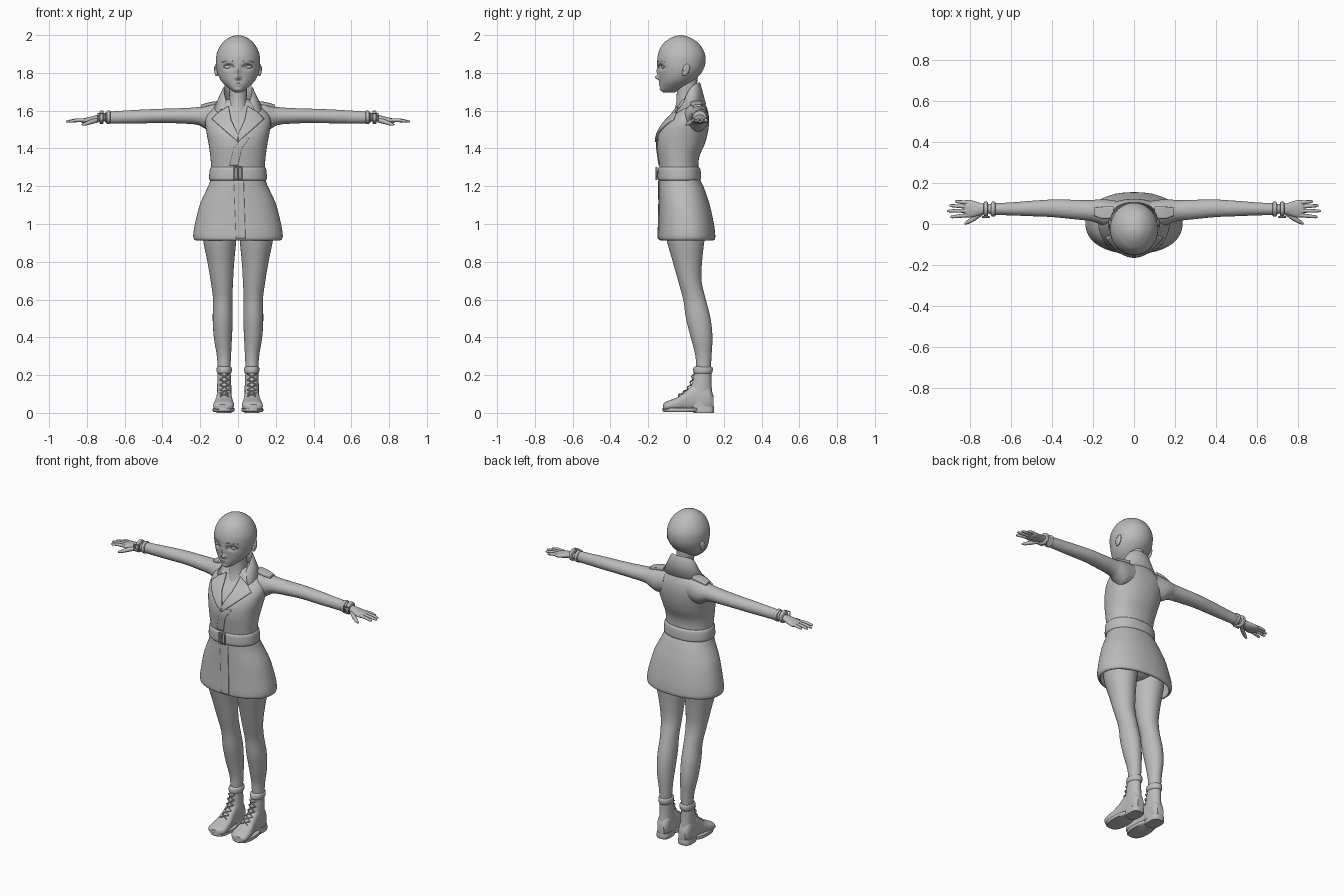
import bpy, bmesh, math
from mathutils import Vector
from mathutils.bvhtree import BVHTree

if "Cube" in bpy.data.objects:
    bpy.data.objects.remove(bpy.data.objects["Cube"])

grey = bpy.data.materials.new("plain_grey")
grey.use_nodes = True
grey.diffuse_color = (0.5, 0.5, 0.5, 1)
grey.node_tree.nodes["Principled BSDF"].inputs["Base Color"].default_value = (0.5, 0.5, 0.5, 1)
parts = []


def add(name, data, mirror=False, thick=0.0):
    ob = bpy.data.objects.new(name, data)
    bpy.context.collection.objects.link(ob)
    data.materials.append(grey)
    if thick:
        m = ob.modifiers.new("Thickness", 'SOLIDIFY')
        m.thickness = thick
    if mirror:
        ob.modifiers.new("Mirror", 'MIRROR').use_clip = False
    if ob.type == 'MESH':
        parts.append(ob)
    return ob


def grid_mesh(name, rows, closed, caps=()):
    """Skin a list of vertex rows with quads."""
    bm = bmesh.new()
    vs = [[bm.verts.new(p) for p in r] for r in rows]
    n = len(rows[0])
    for a, b in zip(vs, vs[1:]):
        for k in range(n if closed else n - 1):
            j = (k + 1) % n
            bm.faces.new((a[k], a[j], b[j], b[k]))
    for c in caps:
        bm.faces.new(vs[c])
    bmesh.ops.recalc_face_normals(bm, faces=bm.faces)
    me = bpy.data.meshes.new(name)
    bm.to_mesh(me)
    bm.free()
    return me


def smooth_rows(rows, sub):
    """Hermite interpolation of stations by their first value."""
    out, last = [], len(rows) - 1

    def slope(i, k):
        a, b = rows[max(i - 1, 0)], rows[min(i + 1, last)]
        return (b[k] - a[k]) / (b[0] - a[0])
    for i in range(last):
        p, q = rows[i], rows[i + 1]
        h = q[0] - p[0]
        for s in range(sub):
            t = s / sub
            f = t * t * (3 - 2 * t)
            g, e = t * (1 - t) ** 2 * h, t * t * (t - 1) * h
            out.append([p[0] + h * t] + [p[k] + (q[k] - p[k]) * f + g * slope(i, k) + e * slope(i + 1, k)
                                         for k in range(1, 5)])
    return out + [list(rows[-1])]


def loft(name, rows, axis='z', n=40, sub=4, power=2.0, caps=(0, -1), mirror=False, thick=0.0):
    """Stations are (position, u min, u max, v min, v max); 4 values mean symmetric in u."""
    rows = [r if len(r) == 5 else (r[0], -r[1], r[1], r[2], r[3]) for r in rows]
    rings = []
    for t, u0, u1, v0, v1 in smooth_rows(rows, sub):
        ring = []
        for k in range(n):
            a = math.tau * k / n
            c, s = math.cos(a), math.sin(a)
            u = (u0 + u1) / 2 + (u1 - u0) / 2 * math.copysign(abs(c) ** (2 / power), c)
            v = (v0 + v1) / 2 + (v1 - v0) / 2 * math.copysign(abs(s) ** (2 / power), s)
            ring.append({'z': (u, v, t), 'x': (t, u, v), 'y': (u, t, v)}[axis])
        rings.append(ring)
    return add(name, grid_mesh(name, rings, True, caps), mirror, thick)


def tube(name, pts, r, mirror=False, cyclic=False, tips=None):
    cu = bpy.data.curves.new(name, 'CURVE')
    cu.dimensions, cu.bevel_depth, cu.bevel_resolution, cu.use_fill_caps = '3D', r, 3, True
    sp = cu.splines.new('POLY')
    sp.points.add(len(pts) - 1)
    sp.use_cyclic_u = cyclic
    for i, p in enumerate(pts):
        sp.points[i].co = (*p, 1)
        sp.points[i].radius = tips[i] if tips else 1
    return add(name, cu, mirror)


def ball(name, loc, size, mirror=False, tilt=0.0):
    me = bpy.data.meshes.new(name)
    bm = bmesh.new()
    bmesh.ops.create_uvsphere(bm, u_segments=24, v_segments=14, radius=1)
    for v in bm.verts:
        v.co = Vector(v.co[i] * size[i] for i in range(3))
        y, z = v.co.y, v.co.z
        v.co.y, v.co.z = y + z * tilt, z
        v.co += Vector(loc)
    bm.to_mesh(me)
    bm.free()
    return add(name, me, mirror)


def surface(ob):
    me = ob.data
    tree = BVHTree.FromPolygons([v.co for v in me.vertices], [p.vertices for p in me.polygons])

    def front(x, z, lift=0.0):
        hit = tree.ray_cast(Vector((x, -1, z)), Vector((0, 1, 0)))[0]
        return Vector((x, (hit.y if hit else 0) - lift, z))
    return front


def along(pts, t):
    f = t * (len(pts) - 1)
    i = min(int(f), len(pts) - 2)
    return Vector(pts[i]).lerp(Vector(pts[i + 1]), f - i)


def ribbon(name, edge_a, edge_b, front, lift, thick=0.008, mirror=False):
    rows = []
    for i in range(25):
        a, b = along(edge_a, i / 24), along(edge_b, i / 24)
        rows.append([front(*a.lerp(b, k / 8), lift) for k in range(9)])
    return add(name, grid_mesh(name, rows, False), mirror, thick)


# Head with sculpted face
head = loft("head", [(1.697, .015, -.12, -.06), (1.705, .03, -.13, -.04), (1.72, .05, -.136, -.01),
                     (1.75, .083, -.139, .035), (1.78, .102, -.142, .065), (1.81, .112, -.146, .088),
                     (1.85, .117, -.152, .102), (1.9, .113, -.148, .1), (1.95, .089, -.125, .073),
                     (1.98, .058, -.09, .035), (1.994, .031, -.06, .003), (2.0, .002, -.031, -.027)],
            n=96, sub=7)
bumps = [(0, 1.775, .013, .012, -.02), (0, 1.805, .011, .026, -.01), (.05, 1.832, .026, .015, .013),
         (0, 1.741, .019, .009, -.008), (0, 1.74, .02, .003, .006), (0, 1.712, .02, .01, -.005)]
for v in head.data.vertices:
    if v.co.y < -.06:
        v.co.y += sum(d * math.exp(-((abs(v.co.x) - cx) / sx) ** 2 - ((v.co.z - cz) / sz) ** 2)
                      for cx, cz, sx, sz, d in bumps)
face = surface(head)
eye = face(.05, 1.832)
ball("eyes", eye + Vector((0, .006, 0)), (.023, .011, .012), True)
tube("upper_eyelids", [face(.05 + .027 * math.cos(a), 1.83 + .016 * math.sin(a), .001)
                       for a in [math.pi * i / 10 for i in range(11)]], .003, True)
tube("eyebrows", [face(.024 + .012 * i, 1.862 + .003 * i - .0008 * i * i) for i in range(6)], .002, True)
ball("ears", (.114, .0, 1.815), (.011, .019, .033), True, .25)
ball("ear_hollows", (.121, -.004, 1.82), (.006, .01, .018), True, .25)
loft("neck", [(1.54, .085, -.09, .085), (1.6, .062, -.062, .075), (1.66, .047, -.05, .06),
              (1.78, .05, -.05, .06)])

# Coat body and skirt
coat = loft("coat_body", [(1.22, .143, -.135, .075), (1.3, .142, -.14, .065), (1.36, .147, -.148, .072),
                          (1.42, .155, -.154, .098), (1.48, .166, -.145, .115), (1.54, .174, -.11, .122),
                          (1.59, .158, -.065, .118), (1.63, .11, -.04, .105), (1.66, .06, -.03, .09)],
            n=64, power=2.2)
skirt = loft("coat_skirt", [(1.235, .145, -.142, .075), (1.2, .158, -.142, .092), (1.15, .182, -.142, .11),
                            (1.1, .203, -.142, .126), (1.0, .228, -.144, .148), (.94, .237, -.146, .155),
                            (.918, .232, -.143, .152), (.912, .222, -.134, .142)],
             n=64, power=2.2, caps=(0,), thick=.008)
chest, lap = surface(coat), surface(skirt)
ribbon("lapels", [(.05, 1.625), (.035, 1.55), (-.004, 1.465)], [(.1, 1.595), (.14, 1.558), (.0, 1.435)],
       chest, .012, .01, True)
ribbon("coat_overlap", [(.02, 1.455), (-.022, 1.4), (-.045, 1.31)], [(.06, 1.455), (.02, 1.4), (.0, 1.31)],
       chest, .005, .007)
ribbon("skirt_overlap", [(-.022, 1.23), (-.01, .92)], [(.03, 1.23), (.04, .92)], lap, .005, .006)

# Folded collar, open at the front
rings = []
for i in range(41):
    s = i / 20 - 1
    a, top = s * math.radians(128), 1.75 - .11 * abs(s) ** 3
    rim = [(.066, .05, 1.61), (.07, .052, top - .02), (.075, .054, top), (.084, .06, top - .012),
           (.13, .088 if math.cos(a) > 0 else .12, 1.635 - .045 * s * s)]
    rings.append([(rx * math.sin(a), .018 + ry * math.cos(a), z) for rx, ry, z in rim])
add("collar", grid_mesh("collar", rings, False), thick=.007)

# Belt and buckle
loft("belt", [(1.23, .146, -.142, .073), (1.237, .152, -.149, .079), (1.265, .152, -.15, .079),
              (1.294, .148, -.148, .075), (1.302, .142, -.142, .068)], n=64, power=2.2)
tube("buckle", [(x, -.157, z) for x, z in ((-.02, 1.235), (.02, 1.235), (.02, 1.3), (-.02, 1.3))],
     .005, cyclic=True)
tube("buckle_pin", [(0, -.158, 1.235), (0, -.158, 1.3)], .004)

# Sleeves, shoulder straps and wrist straps
loft("sleeves", [(.08, .0, .112, 1.5, 1.64), (.14, -.012, .12, 1.487, 1.637), (.175, .002, .12, 1.505, 1.627),
                 (.21, .014, .116, 1.524, 1.619), (.3, .024, .118, 1.532, 1.613), (.4, .034, .119, 1.535, 1.61),
                 (.5, .038, .113, 1.533, 1.606), (.6, .042, .105, 1.532, 1.6), (.69, .045, .1, 1.533, 1.594),
                 (.705, .05, .095, 1.54, 1.588)], 'x', mirror=True)
loft("shoulder_straps", [(.1, .03, .085, 1.63, 1.652), (.15, .025, .085, 1.625, 1.645),
                         (.195, .04, .08, 1.612, 1.632)], 'x', power=5, mirror=True)
for label, x in (("inner", .675), ("outer", .712)):
    loft(label + "_wrist_straps", [(x, .043, .102, 1.535, 1.594), (x + .003, .037, .108, 1.53, 1.6),
                                   (x + .018, .037, .108, 1.53, 1.599), (x + .021, .043, .102, 1.535, 1.593)],
         'x', mirror=True)
tube("wrist_buckles", [(x, .034, z) for x, z in ((.705, 1.545), (.74, 1.545), (.74, 1.585), (.705, 1.585))],
     .004, True, True)

# Hands
loft("palms", [(.69, .052, .095, 1.542, 1.582), (.74, .047, .1, 1.542, 1.578), (.78, .035, .112, 1.535, 1.568),
               (.815, .032, .118, 1.533, 1.56), (.832, .045, .108, 1.538, 1.555)], 'x', mirror=True)
fingers = {"little": (.104, .11, .872), "ring": (.084, .09, .9), "middle": (.064, .064, .91),
           "index": (.043, .034, .895)}
for label, (y0, y1, tip) in fingers.items():
    base = Vector((.81, y0, 1.55))
    end = Vector((tip, y1, 1.543))
    tube(label + "_fingers", [base, base.lerp(end, .5) + Vector((0, 0, .003)), base.lerp(end, .9), end],
         .0095, True, tips=[1, .95, .75, .4])
tube("thumbs", [(.745, .055, 1.55), (.78, .026, 1.54), (.808, .01, 1.53), (.825, .001, 1.525)], .012, True,
     tips=[1.1, 1, .8, .4])

# Hips and legs
loft("hips", [(.935, .04, -.05, .06), (.96, .13, -.1, .1), (1.05, .18, -.115, .12), (1.2, .14, -.12, .07)])
loft("legs", [(1.03, .005, .19, -.11, .115), (.93, .008, .187, -.105, .1), (.8, .02, .162, -.07, .085),
              (.7, .026, .145, -.042, .082), (.6, .03, .132, -.015, .105), (.5, .028, .134, .0, .13),
              (.4, .032, .128, .025, .14), (.3, .037, .112, .05, .135), (.2, .042, .105, .055, .13)],
     sub=6, mirror=True)

# Laced boots
loft("boot_shafts", [(.232, .04, .107, .046, .134), (.15, .036, .11, .03, .135), (.1, .034, .111, .01, .14),
                     (.03, .034, .111, .0, .143)], mirror=True)
loft("boot_cuffs", [(.245, .042, .105, .05, .132), (.24, .034, .112, .04, .141), (.215, .034, .112, .038, .14),
                    (.207, .04, .107, .045, .134)], mirror=True)
loft("boot_feet", [(.146, .05, .095, .02, .09), (.12, .036, .11, .012, .14), (.05, .035, .112, .012, .155),
                   (.0, .031, .116, .012, .118), (-.04, .025, .125, .012, .086), (-.08, .021, .131, .012, .069),
                   (-.107, .03, .128, .012, .058), (-.122, .055, .108, .016, .045)], 'y', power=2.4, mirror=True)
loft("boot_soles", [(.006, .024, .13, -.118, .06), (.012, .019, .134, -.124, .07), (.026, .02, .133, -.123, .07)],
     power=2.5, mirror=True)
loft("boot_heels", [(0, .034, .114, .04, .146), (.012, .032, .115, .035, .149), (.035, .034, .113, .035, .147)],
     power=3, mirror=True)
lace_y = [(.205, .04), (.175, .034), (.147, .024), (.122, .006), (.103, -.018), (.088, -.042)]
for i, ((z0, y0), (z1, y1)) in enumerate(zip(lace_y, lace_y[1:])):
    for a, b in ((.05, .096), (.096, .05)):
        tube(f"lace_{i}", [(a, y0 + .002, z0), (.073, (y0 + y1) / 2 - .007, (z0 + z1) / 2 + .003),
                           (b, y1 + .002, z1)], .0035, True)

# Smooth shading with crisp edges
bpy.ops.object.select_all(action='DESELECT')
for ob in parts:
    ob.select_set(True)
bpy.context.view_layer.objects.active = parts[0]
bpy.ops.object.shade_smooth_by_angle(angle=math.radians(40))
